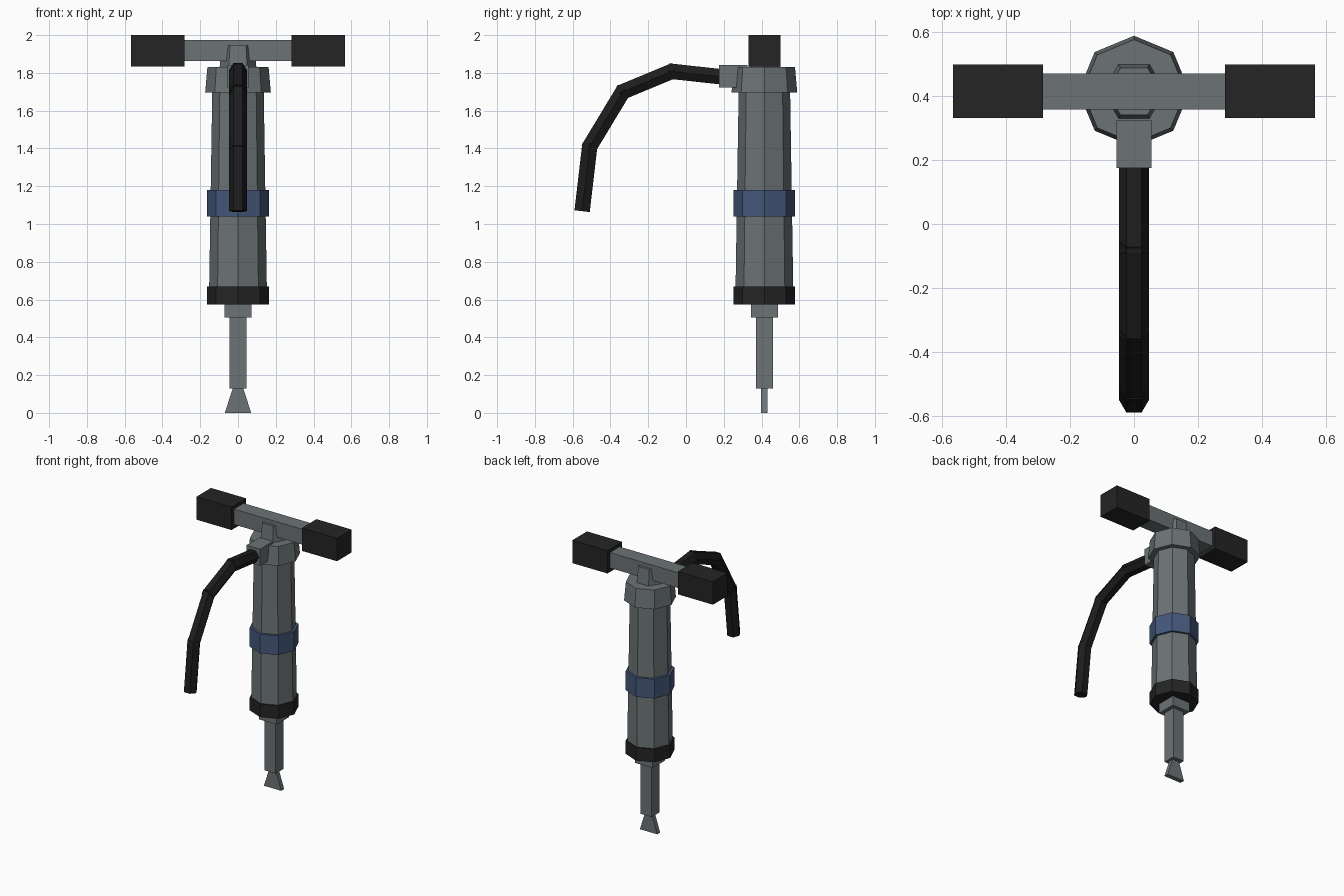
import bpy, bmesh, math
from mathutils import Vector

if "Cube" in bpy.data.objects:
    bpy.data.objects.remove(bpy.data.objects["Cube"])

CY = 0.415  # y of the tool's upright axis


def material(name, rgb):
    m = bpy.data.materials.new(name)
    m.diffuse_color = (*rgb, 1)
    m.use_nodes = True
    m.node_tree.nodes["Principled BSDF"].inputs["Base Color"].default_value = m.diffuse_color
    return m


STEEL = material("grey steel", (0.150, 0.173, 0.180))
BLUE = material("blue band", (0.058, 0.096, 0.195))
RUBBER = material("black rubber", (0.018, 0.018, 0.018))
HOSE = material("hose black", (0.012, 0.012, 0.012))


def loft(name, rings, mat):
    """Join rings of points into a closed flat-shaded solid."""
    bm = bmesh.new()
    loops = [[bm.verts.new(p) for p in ring] for ring in rings]
    n = len(loops[0])
    for a, b in zip(loops, loops[1:]):
        for i in range(n):
            j = (i + 1) % n
            bm.faces.new((a[i], a[j], b[j], b[i]))
    bm.faces.new(loops[0][::-1])
    bm.faces.new(loops[-1])
    bmesh.ops.recalc_face_normals(bm, faces=bm.faces)
    me = bpy.data.meshes.new(name)
    bm.to_mesh(me)
    bm.free()
    me.materials.append(mat)
    ob = bpy.data.objects.new(name, me)
    bpy.context.collection.objects.link(ob)
    return ob


def column(name, sides, levels, mat):
    """Upright prism on the tool axis; levels are (z, radius)."""
    rings = []
    for z, r in levels:
        angles = [math.tau * i / sides for i in range(sides)]
        rings.append([(r * math.cos(a), CY + r * math.sin(a), z) for a in angles])
    return loft(name, rings, mat)


def block(name, levels, mat, y=CY):
    """Rectangular solid; levels are (z, half width x, half depth y)."""
    rings = [[(-w, y - d, z), (w, y - d, z), (w, y + d, z), (-w, y + d, z)]
             for z, w, d in levels]
    return loft(name, rings, mat)


# Eight-sided body, bands and top collar
column("body", 8, [(0.58, 0.154), (1.72, 0.136)], STEEL)
column("lower_ring", 8, [(0.575, 0.163), (0.67, 0.163)], RUBBER)
column("middle_band", 8, [(1.04, 0.163), (1.18, 0.163)], BLUE)
column("top_collar", 8, [(1.695, 0.174), (1.83, 0.162)], STEEL)

# Chuck, shank and chisel tip
block("chuck", [(0.505, 0.072, 0.072), (0.58, 0.072, 0.072)], STEEL)
block("shank", [(0.13, 0.045, 0.045), (0.51, 0.045, 0.045)], STEEL)
block("chisel_tip", [(0, 0.07, 0.017), (0.135, 0.026, 0.017)], STEEL)

# Handle mount, cross bar and grips
column("handle_mount", 6, [(1.825, 0.098), (1.945, 0.085)], STEEL)
block("handle_bar", [(1.863, 0.30, 0.056), (1.975, 0.30, 0.056)], STEEL)
for side, s in (("left", -1), ("right", 1)):
    grip = block(side + "_grip", [(1.833, 0.1415, 0.084), (2.0, 0.1415, 0.084)], RUBBER)
    grip.location.x = s * 0.4255

# Hose socket on the front of the collar
block("hose_socket", [(1.722, 0.055, 0.075), (1.843, 0.055, 0.075)], STEEL, y=0.25)

# Hose of overlapping six-sided segments, path given as (y, z)
path = [(0.20, 1.778), (-0.075, 1.808), (-0.335, 1.700), (-0.510, 1.410), (-0.550, 1.068)]
R = 0.047
for k, (p, q) in enumerate(zip(path, path[1:])):
    a, b = Vector((0, *p)), Vector((0, *q))
    d = (b - a).normalized()
    if k > 0:
        a -= d * 0.018
    if k < len(path) - 2:
        b += d * 0.018
    u, v = Vector((1, 0, 0)), d.cross(Vector((1, 0, 0)))
    ring = [u * R * math.cos(math.tau * i / 6) + v * R * math.sin(math.tau * i / 6)
            for i in range(6)]
    loft(f"hose_segment_{k + 1}", [[a + o for o in ring], [b + o for o in ring]], HOSE)
